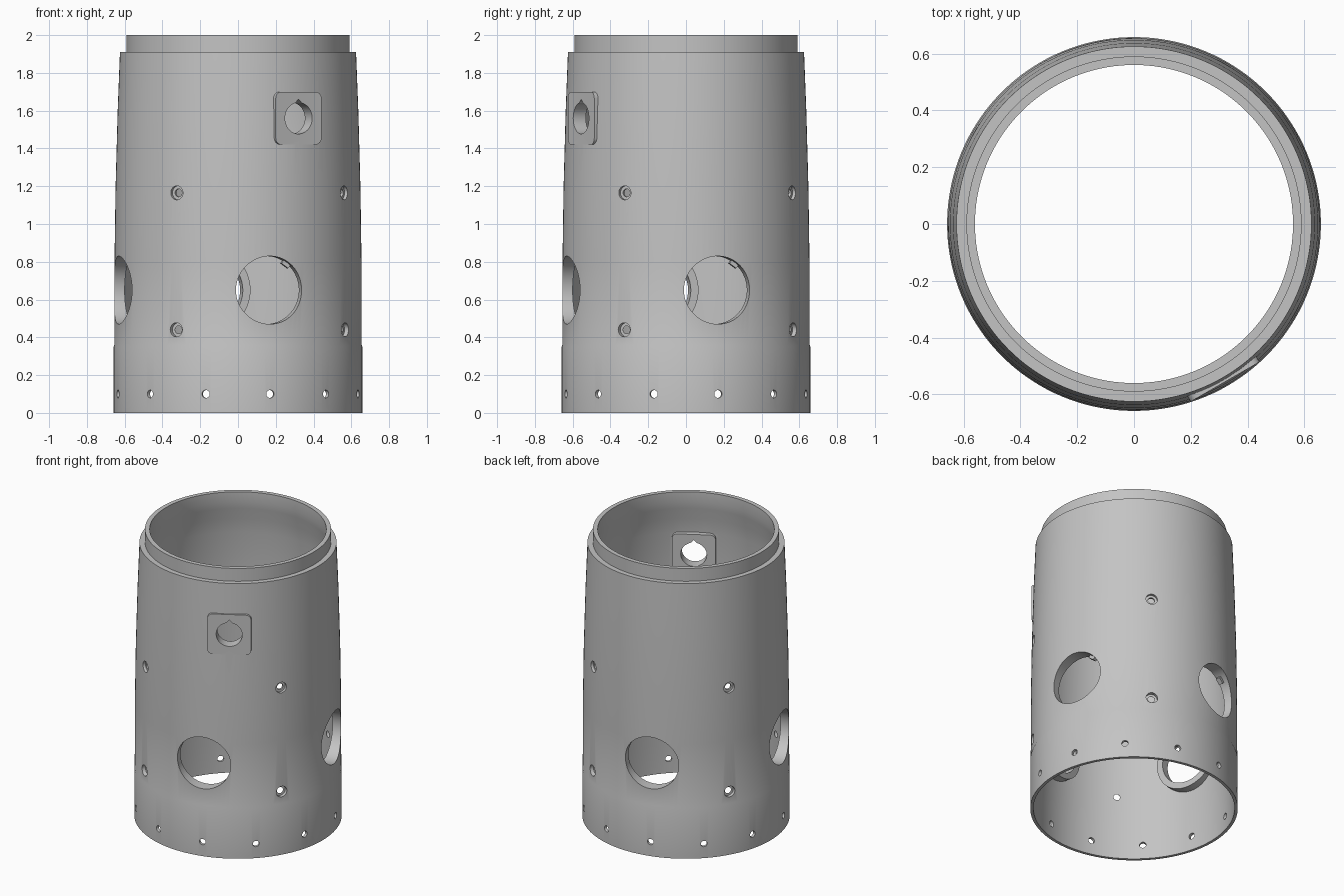
import bpy, bmesh
from math import radians, cos, sin, pi
from mathutils import Matrix

cube = bpy.data.objects.get("Cube")
if cube:
    bpy.data.objects.remove(cube, do_unlink=True)

grey = bpy.data.materials.new("plain grey")
grey.use_nodes = True
colour = (0.55, 0.55, 0.55, 1)
grey.diffuse_color = colour
grey.node_tree.nodes["Principled BSDF"].inputs["Base Color"].default_value = colour


def finish(bm, name):
    bmesh.ops.recalc_face_normals(bm, faces=bm.faces)
    mesh = bpy.data.meshes.new(name)
    bm.to_mesh(mesh)
    bm.free()
    mesh.materials.append(grey)
    ob = bpy.data.objects.new(name, mesh)
    bpy.context.collection.objects.link(ob)
    return ob


def lathe(name, profile, n=144):
    """Solid of revolution with flat end caps."""
    bm = bmesh.new()
    rings = [[bm.verts.new((r * cos(2 * pi * i / n), r * sin(2 * pi * i / n), z))
              for i in range(n)] for r, z in profile]
    for a, b in zip(rings, rings[1:]):
        for i in range(n):
            j = (i + 1) % n
            bm.faces.new((a[i], a[j], b[j], b[i]))
    bm.faces.new(rings[0])
    bm.faces.new(rings[-1])
    return finish(bm, name)


def facing(azimuth, z):
    """Frame on the axis: x to the right, y up, z outward."""
    a = radians(azimuth)
    return Matrix(((-sin(a), 0, cos(a), 0), (cos(a), 0, sin(a), 0),
                   (0, 1, 0, z), (0, 0, 0, 1)))


def drill(bm, azimuth, z, radius, near, far, n=32):
    """Radial cylinder between two distances from the axis."""
    m = facing(azimuth, z) @ Matrix.Translation((0, 0, (near + far) / 2))
    bmesh.ops.create_cone(bm, cap_ends=True, segments=n, radius1=radius,
                          radius2=radius, depth=far - near, matrix=m)


def block(bm, matrix, size):
    return bmesh.ops.create_cube(bm, size=1, matrix=matrix @ Matrix.Diagonal((*size, 1)))


def combine(target, tool, operation, keep=False):
    mod = target.modifiers.new("combine", 'BOOLEAN')
    mod.operation, mod.solver, mod.object = operation, 'EXACT', tool
    bpy.context.view_layer.objects.active = target
    bpy.ops.object.modifier_apply(modifier=mod.name)
    if not keep:
        bpy.data.objects.remove(tool, do_unlink=True)


QUARTERS = range(0, 360, 90)
PORT_Z, PLATE_Z, PLATE_AZ = 0.65, 1.56, -60

# Outer shape with the shouldered top lip, and the hollow inside
body = lathe("tapered_sleeve", [(.658, 0), (.658, .35), (.655, .36), (.654, .8), (.648, 1.2),
                                (.637, 1.6), (.625, 1.91), (.59, 1.91), (.59, 2)])
cavity = lathe("cavity", [(.638, -.1), (.638, .2), (.63, .4), (.622, .9), (.612, 1.4),
                          (.602, 1.7), (.585, 1.8), (.57, 1.88), (.56, 1.93), (.56, 2.1)])

# Rounded square plate standing through the wall
bm = bmesh.new()
block(bm, facing(PLATE_AZ, PLATE_Z) @ Matrix.Translation((0, 0, .603)), (.28, .28, .077))
out = facing(PLATE_AZ, 0).col[2].xyz
corners = [e for e in bm.edges
           if abs((e.verts[0].co - e.verts[1].co).normalized().dot(out)) > .9]
bmesh.ops.bevel(bm, geom=corners, offset=.035, segments=6, profile=.5, affect='EDGES')
plate = finish(bm, "plate")
combine(cavity, plate, 'DIFFERENCE', keep=True)
combine(body, plate, 'UNION')

# Flat round pads left inside around the four ports
bm = bmesh.new()
for q in QUARTERS:
    drill(bm, 15 + q, PORT_Z, .222, .573, .8, 64)
combine(cavity, finish(bm, "pads"), 'DIFFERENCE')
combine(body, cavity, 'DIFFERENCE')

# Ports, bolt holes, rim holes and the keyed plate hole
bm = bmesh.new()
for q in QUARTERS:
    drill(bm, 15 + q, PORT_Z, .18, .4, .8, 64)
    for z in (.44, 1.165):
        drill(bm, 60 + q, z, .021, .5, .8)
for k in range(12):
    drill(bm, 15 + 30 * k, .1, .021, .5, .8, 24)
drill(bm, PLATE_AZ, PLATE_Z, .083, .4, .8, 48)
combine(body, finish(bm, "holes"), 'DIFFERENCE')

bm = bmesh.new()
for q in QUARTERS:
    for z in (.44, 1.165):
        drill(bm, 60 + q, z, .037, .63, .8)
block(bm, facing(PLATE_AZ, PLATE_Z + .076) @ Matrix.Translation((0, 0, .6))
      @ Matrix.Rotation(radians(45), 4, 'Z'), (.035, .035, .3))
combine(body, finish(bm, "counterbores"), 'DIFFERENCE')

# Small key tab in each port
bm = bmesh.new()
for q in QUARTERS:
    block(bm, facing(15 + q, PORT_Z) @ Matrix.Rotation(radians(54), 4, 'Z')
          @ Matrix.Translation((.174, 0, .595)), (.03, .045, .03))
combine(body, finish(bm, "key_tabs"), 'UNION')

bpy.ops.object.select_all(action='DESELECT')
body.select_set(True)
bpy.context.view_layer.objects.active = body
bpy.ops.object.shade_smooth_by_angle(angle=radians(25))
